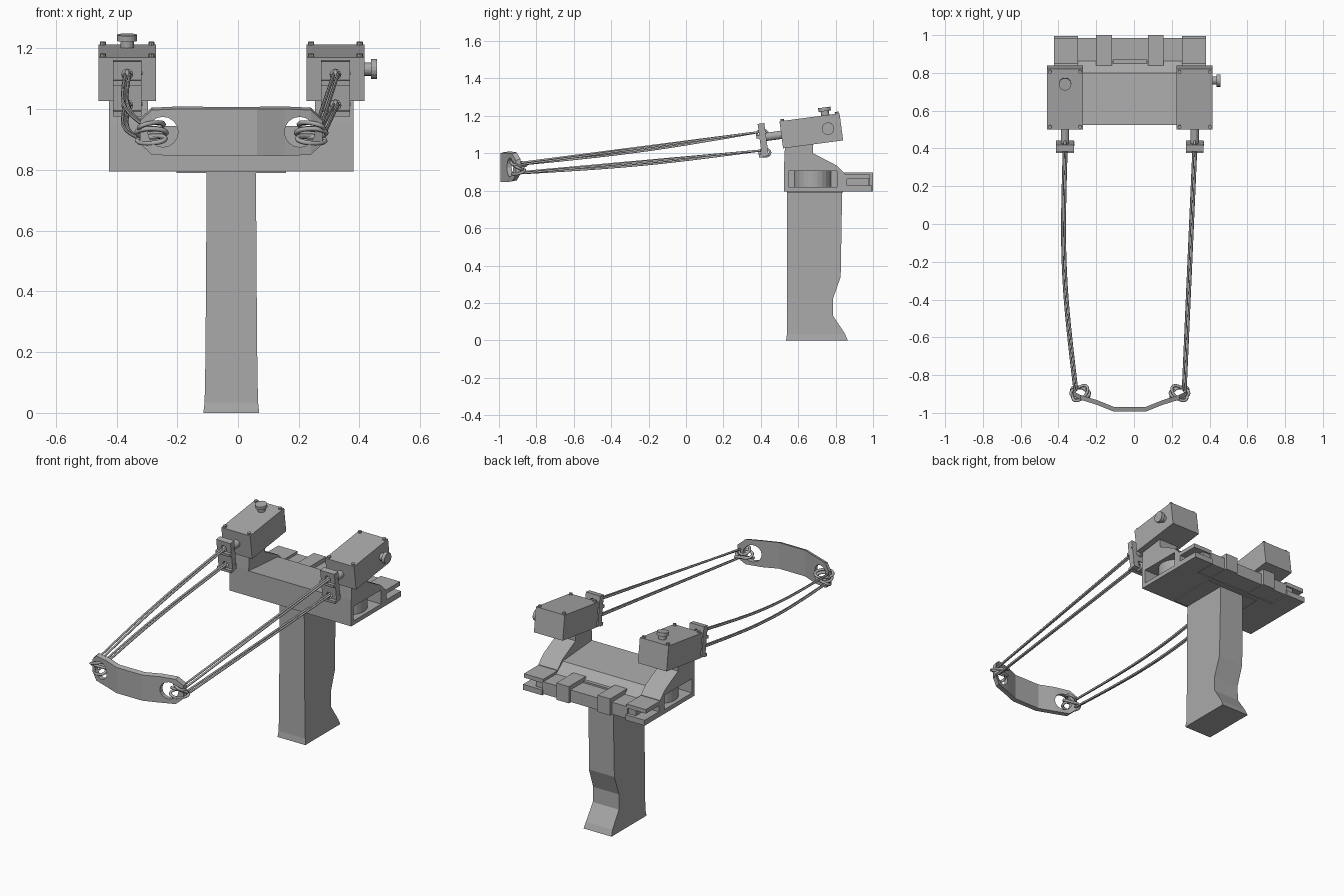
import bpy, bmesh, math
from mathutils import Vector, Matrix

if "Cube" in bpy.data.objects:
    bpy.data.objects.remove(bpy.data.objects["Cube"])

grey = bpy.data.materials.new("matte_grey")
grey.use_nodes = True
grey.diffuse_color = (0.4, 0.4, 0.4, 1)
grey.node_tree.nodes["Principled BSDF"].inputs["Base Color"].default_value = (0.4, 0.4, 0.4, 1)

CX = -0.022      # middle of the frame
ARM = 0.343      # offset of each fork from the middle


def finish(name, bm, matrix=None):
    if matrix:
        bm.transform(matrix)
    bmesh.ops.recalc_face_normals(bm, faces=bm.faces)
    mesh = bpy.data.meshes.new(name)
    bm.to_mesh(mesh)
    bm.free()
    mesh.materials.append(grey)
    obj = bpy.data.objects.new(name, mesh)
    bpy.context.collection.objects.link(obj)
    return obj


def box(name, x, y, z, matrix=None):
    bm = bmesh.new()
    bmesh.ops.create_cube(bm, size=1)
    for v in bm.verts:
        v.co = [(r[0] + r[1]) / 2 + c * (r[1] - r[0]) for r, c in zip((x, y, z), v.co)]
    return finish(name, bm, matrix)


def cylinder(name, start, end, radius, sides=16, matrix=None):
    bm = bmesh.new()
    a, b = Vector(start), Vector(end)
    turn = (b - a).to_track_quat('Z', 'Y').to_matrix().to_4x4()
    bmesh.ops.create_cone(bm, cap_ends=True, segments=sides, radius1=radius, radius2=radius,
                          depth=(b - a).length, matrix=Matrix.Translation((a + b) / 2) @ turn)
    return finish(name, bm, matrix)


def loft(name, sections):
    """Join closed rings of points and cap both ends."""
    bm = bmesh.new()
    rings = [[bm.verts.new(p) for p in s] for s in sections]
    for r, s in zip(rings, rings[1:]):
        for i in range(len(r)):
            j = (i + 1) % len(r)
            bm.faces.new((r[i], r[j], s[j], s[i]))
    bm.faces.new(rings[0])
    bm.faces.new(rings[-1])
    return finish(name, bm)


def side_profile(name, x0, x1, points):
    return loft(name, [[(x, y, z) for y, z in points] for x in (x0, x1)])


def tube(name, points, radius, closed=False):
    curve = bpy.data.curves.new(name, 'CURVE')
    curve.dimensions = '3D'
    curve.bevel_depth = radius
    curve.bevel_resolution = 1
    curve.resolution_u = 4
    curve.use_fill_caps = True
    spline = curve.splines.new('NURBS')
    spline.points.add(len(points) - 1)
    for p, co in zip(spline.points, points):
        p.co = (*co, 1)
    spline.use_endpoint_u = not closed
    spline.use_cyclic_u = closed
    spline.order_u = 3
    curve.materials.append(grey)
    obj = bpy.data.objects.new(name, curve)
    bpy.context.collection.objects.link(obj)


def ring(name, centre, radii, axis, thickness):
    turn = Vector(axis).to_track_quat('Z', 'Y')
    pts = []
    for i in range(10):
        a = math.tau * i / 10
        pts.append(Vector(centre) + turn @ Vector((radii[0] * math.cos(a), radii[1] * math.sin(a), 0)))
    tube(name, pts, thickness, True)


def cut(obj, cutters):
    for c in cutters:
        mod = obj.modifiers.new("cut", 'BOOLEAN')
        mod.operation = 'DIFFERENCE'
        mod.solver = 'EXACT'
        mod.object = c
    bpy.context.view_layer.update()
    graph = bpy.context.evaluated_depsgraph_get()
    mesh = bpy.data.meshes.new_from_object(obj.evaluated_get(graph))
    obj.modifiers.clear()
    obj.data = mesh
    for c in cutters:
        bpy.data.objects.remove(c)


# Grip: stacked rectangular sections (z, front y, back y, half width)
grip = [(0, .535, .865, .092), (.035, .54, .85, .088), (.13, .54, .787, .086), (.22, .54, .785, .085),
        (.34, .54, .827, .084), (.80, .54, .835, .081)]
loft("grip", [[(CX - w, a, z), (CX + w, a, z), (CX + w, b, z), (CX - w, b, z)] for z, a, b, w in grip])

# Crossbar between the forks
side_profile("crossbar", CX - .29, CX + .29,
             [(.525, .795), (.525, .945), (.80, .925), (.84, .89), (.865, .87), (.865, .795)])
box("grip_collar", (CX - .18, CX + .18), (.54, .84), (.79, .80))

for s, side in ((1, "left"), (-1, "right")):
    def xr(a, b):
        return sorted((CX + s * a, CX + s * b))

    # Fork arm with a side pocket and a rounded core inside it
    arm = side_profile(side + "_fork_arm", *xr(.275, .402),
                       [(.525, .795), (.525, .95), (.53, 1.06), (.68, 1.08), (.68, 1.0), (.805, .935),
                        (.85, .89), (.85, .795)])
    cut(arm, [box("pocket_cutter", xr(.30, .5), (.548, .808), (.82, .905))])
    cylinder(side + "_pocket_core", (CX + s * .28, .678, .81), (CX + s * .28, .678, .91), .10, 24)

    # Slotted rear rail end
    box(side + "_rail_lower", xr(.275, .402), (.84, .995), (.795, .827))
    box(side + "_rail_upper", xr(.275, .402), (.84, .985), (.863, .887))
    box(side + "_rail_core", xr(.275, .33), (.84, .975), (.82, .87))
    box(side + "_rail_post", xr(.275, .402), (.84, .86), (.82, .87))
    # Raised strap over the middle rail
    box(side + "_rail_strap", xr(.095, .178), (.84, 1.0), (.797, .897))

    # Tilted sensor box
    x = CX + s * ARM
    tilt = Matrix.Translation((x, .67, 1.12)) @ Matrix.Rotation(math.radians(7.6), 4, 'X')
    box(side + "_box", (-.095, .095), (-.162, .162), (-.073, .073), tilt)
    for i in (-1, 1):
        for j in (-1, 1):
            px, py = i * .08, j * .147
            cylinder(side + "_box_screw", (px, py, .07), (px, py, .083), .010, 8, tilt)
    knob = ((0, .085, 0), (0, 0, 1), .073) if s < 0 else ((0, .09, 0), (1, 0, 0), .095)
    base, d, h = Vector(knob[0]), Vector(knob[1]), knob[2]
    for part, a, b, r in (("stem", -.01, .025, .022), ("cap", .022, .042, .033)):
        cylinder(side + "_knob_" + part, base + d * (h + a), base + d * (h + b), r, 16, tilt)

    # Band clip on a short shaft
    cylinder(side + "_shaft", (0, -.25, 0), (0, -.155, 0), .022, 16, tilt)
    clip = Matrix.Translation((x, .412, 1.075)) @ Matrix.Rotation(math.radians(7.6), 4, 'X')
    plate = box(side + "_clip_plate", (-.047, .047), (-.018, .018), (-.092, .085), clip)
    cut(plate, [cylinder("eye_cutter", (0, -.1, z), (0, .1, z), .018, 12, clip) for z in (-.06, .042)])
    for z in (.042, -.06):
        box(side + "_clip_lip", (-.047, .047), (-.034, -.01), (z - .035, z - .018), clip)
        ring(side + "_clip_loop", clip @ Vector((0, 0, z - .012)), (.03, .022), (1, 0, 0), .007)
        cylinder(side + "_clip_pin", clip @ Vector((0, .012, z)), clip @ Vector((.05, .012, z)), .006, 8)

    # Elastic bands: doubled strands from clip eyes to the pouch
    ex = CX + s * .275
    bow = 0 if s > 0 else -.035
    for z0, z1, off in ((1.115, .95, -.006), (1.115, .94, .008), (1.015, .90, -.006), (1.015, .893, .008)):
        top = Vector((x + off, .40, z0))
        end = Vector((ex + s * .012 + off, -.88, z1))
        mid = [top.lerp(end, t) + Vector((bow * math.sin(math.pi * t), 0, bow * .5 * math.sin(math.pi * t)))
               for t in (.25, .5, .75)]
        tube(side + "_band", [top, *mid, end], .006)
    # Knotted loops through the pouch holes
    for dz, axis in ((.022, (.3 * s, .3, 1)), (-.022, (.2 * s, -.4, 1)), (0, (0, .5, 1))):
        ring(side + "_knot", (ex - s * .012, -.895, .922 + dz), (.052, .032), axis, .008)

# Middle rear rail
box("rear_rail", (CX - .28, CX + .28), (.86, .985), (.80, .872))
box("rail_catch", (CX - .09, CX + .09), (.845, .87), (.80, .882))

# Curved pouch: (offset from middle, y, half height)
half = [(.30, -.885, .04), (.262, -.905, .075), (.175, -.932, .079), (.085, -.968, .078)]
cols = [(-x, y, h) for x, y, h in half] + [(x, y, h) for x, y, h in reversed(half)]
pouch = loft("pouch", [[(CX + x, y - .025, .925 - h), (CX + x, y, .93 - h),
                        (CX + x, y, .93 + h), (CX + x, y - .025, .922 + h)] for x, y, h in cols])
cut(pouch, [cylinder("hole_cutter", (CX + s * .225, -1.1, .925), (CX + s * .225, -.7, .925), .05, 16)
            for s in (-1, 1)])
